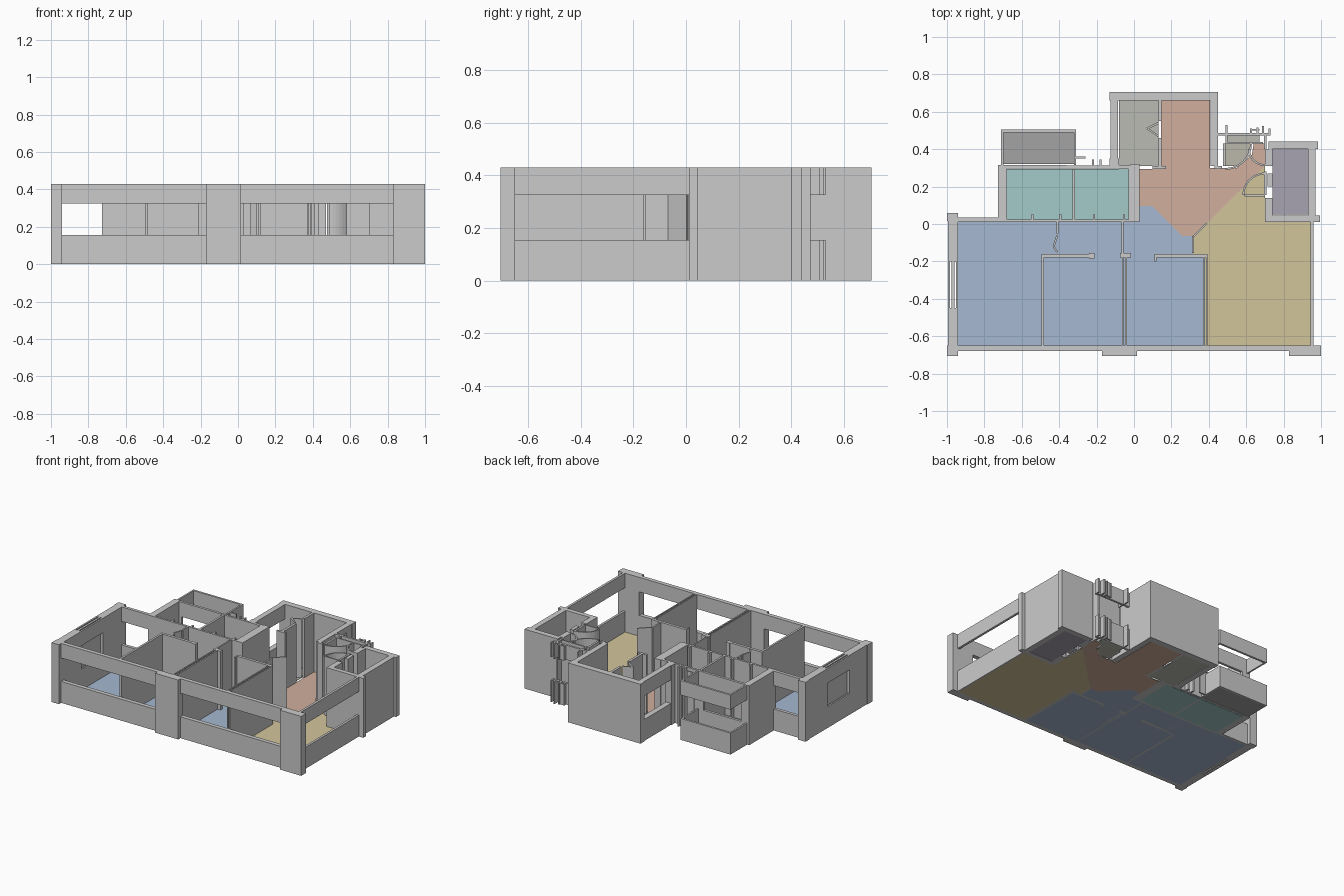
import bpy, bmesh, math

if "Cube" in bpy.data.objects:
    bpy.data.objects.remove(bpy.data.objects["Cube"])

H, SILL, HEAD = 0.43, 0.155, 0.325


def prism(name, pts, z0, z1, mat=None):
    bm = bmesh.new()
    f = bm.faces.new([bm.verts.new((x, y, z0)) for x, y in pts])
    ext = bmesh.ops.extrude_face_region(bm, geom=[f])
    for v in ext["geom"]:
        if isinstance(v, bmesh.types.BMVert):
            v.co.z = z1
    bmesh.ops.recalc_face_normals(bm, faces=bm.faces)
    me = bpy.data.meshes.new(name)
    bm.to_mesh(me)
    bm.free()
    ob = bpy.data.objects.new(name, me)
    bpy.context.collection.objects.link(ob)
    if mat:
        me.materials.append(mat)
    return ob


def rect(x0, x1, y0, y1):
    return [(x0, y0), (x1, y0), (x1, y1), (x0, y1)]


def wall(name, x0, x1, y0, y1):
    prism(name, rect(x0, x1, y0, y1), 0, H)


def window_wall(name, x0, x1, y0, y1):
    # sill band and lintel band with an opening between
    prism(name + "_sill", rect(x0, x1, y0, y1), 0, SILL)
    prism(name + "_lintel", rect(x0, x1, y0, y1), HEAD, H)


def strip(name, a, b, t=0.01):
    # thin wall between two points
    dx, dy = b[0] - a[0], b[1] - a[1]
    k = t / 2 / math.hypot(dx, dy)
    nx, ny = -dy * k, dx * k
    prism(name, [(a[0] - nx, a[1] - ny), (b[0] - nx, b[1] - ny),
                 (b[0] + nx, b[1] + ny), (a[0] + nx, a[1] + ny)], 0, H)


def arc(name, cx, cy, r, a0, a1, t=0.01, n=12):
    # curved door sweep
    ang = [math.radians(a0 + (a1 - a0) * i / n) for i in range(n + 1)]
    out = [(cx + r * math.cos(a), cy + r * math.sin(a)) for a in ang]
    inn = [(cx + (r - t) * math.cos(a), cy + (r - t) * math.sin(a)) for a in ang]
    prism(name, out + inn[::-1], 0, H)


def floor(name, pts, col):
    m = bpy.data.materials.new(name + "_colour")
    m.diffuse_color = (*col, 1)
    m.use_nodes = True
    m.node_tree.nodes["Principled BSDF"].inputs["Base Color"].default_value = m.diffuse_color
    prism(name, pts, 0, 0.004, m)


# coloured floors
BLUE, TEAL = (.38, .48, .64), (.36, .6, .58)
floor("bedroom_floor", [(-.94, .015), (.03, .015), (.03, .095), (.1, .095), (.26, -.065),
                        (.315, -.065), (.315, -.16), (.38, -.16), (.38, -.65), (-.94, -.65)], BLUE)
floor("left_bath_floor", rect(-.68, -.33, .02, .295), TEAL)
floor("right_bath_floor", rect(-.315, -.03, .02, .295), TEAL)
floor("balcony_floor", rect(-.71, -.32, .32, .495), (.37, .37, .37))
floor("kitchen_floor", rect(-.08, .13, .31, .66), (.49, .5, .45))
floor("hall_floor", [(.145, .66), (.405, .66), (.405, .3), (.55, .3), (.63, .37), (.64, .43),
                     (.70, .43), (.70, .31), (.4, .015), (.315, -.065), (.26, -.065),
                     (.1, .095), (.03, .095), (.03, .295), (.145, .295)], (.64, .43, .34))
floor("living_floor", [(.38, -.65), (.95, -.65), (.95, .015), (.7, .015), (.7, .31),
                       (.4, .015), (.315, -.065), (.315, -.16), (.38, -.16)], (.65, .56, .33))
floor("utility_floor", rect(.74, .93, .05, .405), (.39, .37, .44))
floor("closet_floor", [(.49, .43), (.49, .31), (.55, .31), (.62, .37), (.63, .43)], (.5, .48, .4))
floor("closet_shelf_floor", rect(.49, .67, .43, .475), (.5, .5, .45))

# front facade
wall("front_left_pier", -1, -.94, -.705, -.65)
wall("front_middle_pier", -.17, .015, -.705, -.65)
wall("front_right_pier", .83, 1, -.705, -.65)
window_wall("front_left", -.94, -.17, -.68, -.65)
window_wall("front_right", .015, .83, -.68, -.65)

# left side with a recessed panel
wall("left_front_wall", -.995, -.94, -.65, -.45)
wall("left_back_wall", -.995, -.94, -.2, .015)
window_wall("left_panel_outer", -.995, -.983, -.45, -.2)
wall("left_panel", -.975, -.96, -.45, -.2)
window_wall("left_panel_inner", -.952, -.94, -.45, -.2)
wall("left_corner", -1, -.94, .015, .06)
window_wall("left_rear", -.94, -.727, .012, .035)

# right side
window_wall("right", .943, .96, -.65, .012)
wall("utility_front_wall", .70, .995, .012, .045)
wall("utility_right_wall", .93, .97, .045, .40)
wall("utility_rear_wall", .72, .985, .40, .44)
wall("utility_left_block", .70, .74, .045, .14)
wall("utility_left_wall", .715, .74, .2, .27)
wall("utility_left_rear_wall", .70, .74, .31, .40)

# bathroom block
wall("bath_left_wall", -.727, -.68, .01, .315)
wall("bath_front_wall", -.68, -.02, .01, .025)
wall("bath_divider", -.33, -.315, .025, .295)
wall("bath_right_wall", -.02, .03, .01, .32)
wall("bath_right_lining", -.03, -.02, .025, .3)
window_wall("bath_rear_left", -.66, -.36, .297, .315)
wall("bath_rear_corner", -.68, -.66, .297, .315)
wall("bath_rear_wall", -.36, -.02, .297, .312)
for i, x in enumerate((-.55, -.40, -.22, -.06)):
    wall(f"bath_stub_{i}", x, x + .012, .025, .05)
for i, x in enumerate((-.225, -.185)):
    wall(f"service_stub_{i}", x, x + .012, .312, .345)
wall("service_ledge", -.315, -.26, .35, .36)

# balcony parapet and upper band
window_wall("balcony_left", -.71, -.698, .315, .505)
window_wall("balcony_right", -.322, -.31, .315, .505)
window_wall("balcony_rear", -.698, -.322, .49, .505)

# rear block
wall("rear_wall", -.13, .45, .66, .705)
wall("hall_right_wall", .408, .448, .31, .66)
wall("hall_right_end", .43, .47, .295, .31)
window_wall("kitchen_window", -.125, -.085, .35, .66)
wall("kitchen_left_pier", -.13, -.08, .31, .35)
wall("kitchen_front_wall", -.08, .03, .295, .315)
wall("kitchen_front_return", .1, .17, .295, .31)
wall("kitchen_divider_front", .13, .148, .31, .46)
wall("kitchen_divider_rear", .13, .148, .55, .66)
strip("folding_door_a", (.13, .47), (.07, .51))
strip("folding_door_b", (.07, .51), (.13, .54))

# closets and curved door sweeps
window_wall("closet_rear", .448, .73, .472, .487)
window_wall("closet_stub_left", .49, .5, .43, .53)
for i, x in enumerate((.62, .655, .685, .72)):
    window_wall(f"closet_stub_{i}", x, x + .01, .487, .51 + .007 * (i % 3))
window_wall("closet_stub_bar", .62, .67, .5, .508)
wall("closet_left_wall", .475, .49, .31, .43)
wall("closet_shelf", .49, .69, .428, .438)
wall("closet_right_wall", .695, .708, .40, .475)
arc("closet_door_sweep", .49, .43, .14, -90, 0)
arc("hall_door_sweep", .70, .155, .12, 90, 180)
wall("hall_door_leaf", .59, .70, .148, .157)
wall("hall_door_jamb", .695, .708, .155, .28)
arc("side_door_sweep", .70, .40, .09, 180, 270)

# bedroom partitions
wall("partition_left", -.495, -.48, -.65, -.18)
wall("partition_left_top", -.495, -.21, -.18, -.16)
wall("partition_left_top_post", -.24, -.21, -.185, -.155)
wall("partition_middle_a", -.065, -.056, -.65, -.18)
wall("partition_middle_b", -.048, -.038, -.65, -.18)
wall("partition_middle_post", -.075, -.015, -.18, -.155)
wall("corridor_wall", -.067, -.057, -.155, .012)
wall("partition_right_top", .11, .385, -.18, -.16)
wall("partition_right_top_end", .11, .12, -.2, -.18)
wall("partition_right_a", .368, .377, -.65, -.18)
wall("partition_right_b", .384, .392, -.65, -.16)
wall("corridor_end_wall", .31, .322, -.155, -.065)
strip("hall_chamfer", (.32, -.065), (.39, .005), .008)
strip("bedroom_door_a", (-.41, .01), (-.41, -.05))
strip("bedroom_door_b", (-.41, -.06), (-.43, -.12))
strip("bedroom_door_c", (-.43, -.12), (-.41, -.15))
